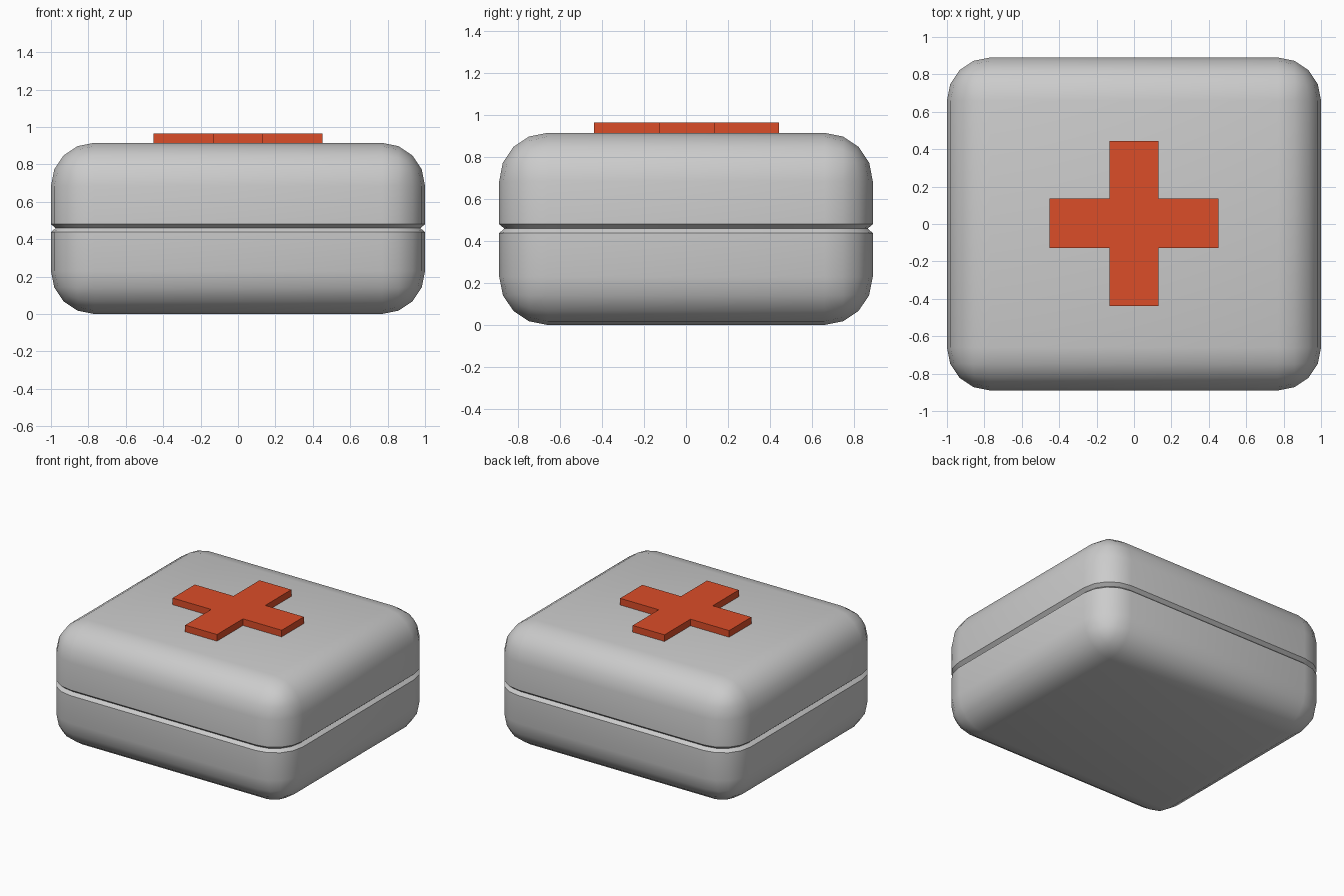
import bpy, bmesh
from mathutils import Vector

if "Cube" in bpy.data.objects:
    bpy.data.objects.remove(bpy.data.objects["Cube"])

W, D, H = 1.0, 0.89, 0.915      # half width, half depth, height
RADIUS, SEAM_Z, SEAM_HALF, SEAM_DEPTH = 0.23, 0.459, 0.021, 0.025


def make_object(name, bm):
    bmesh.ops.recalc_face_normals(bm, faces=bm.faces)
    mesh = bpy.data.meshes.new(name)
    bm.to_mesh(mesh)
    bm.free()
    obj = bpy.data.objects.new(name, mesh)
    bpy.context.collection.objects.link(obj)
    return obj


# Rounded case body
bm = bmesh.new()
bmesh.ops.create_cube(bm, size=1)
for v in bm.verts:
    v.co = Vector((v.co.x * 2 * W, v.co.y * 2 * D, (v.co.z + 0.5) * H))
bmesh.ops.bevel(bm, geom=bm.edges[:], offset=RADIUS, offset_type='OFFSET',
                segments=4, profile=0.5, affect='EDGES')

# V-shaped seam between lid and base
for z in (SEAM_Z - SEAM_HALF, SEAM_Z, SEAM_Z + SEAM_HALF):
    bmesh.ops.bisect_plane(bm, geom=bm.verts[:] + bm.edges[:] + bm.faces[:],
                           plane_co=(0, 0, z), plane_no=(0, 0, 1))
bm.normal_update()
seam = [(v, v.normal.copy()) for v in bm.verts if abs(v.co.z - SEAM_Z) < 1e-4]
for v, n in seam:
    v.co -= n * SEAM_DEPTH
case = make_object("case", bm)
bpy.context.view_layer.objects.active = case
case.select_set(True)
bpy.ops.object.shade_smooth_by_angle(angle=0.6)

# Raised cross on the lid
L, M, A = 0.453, 0.441, 0.132   # arm reach in x and y, half arm width
quarter = [(L, A), (A, A), (A, M)]
outline = (quarter + [(-x, y) for x, y in reversed(quarter)]
           + [(-x, -y) for x, y in quarter]
           + [(x, -y) for x, y in reversed(quarter)])
bm = bmesh.new()
face = bm.faces.new([bm.verts.new((x, y + 0.003, H - 0.005)) for x, y in outline])
top = bmesh.ops.extrude_face_region(bm, geom=[face], use_keep_orig=True)
bmesh.ops.translate(bm, vec=(0, 0, 0.055),
                    verts=[g for g in top["geom"] if isinstance(g, bmesh.types.BMVert)])
cross = make_object("raised_cross", bm)
red = bpy.data.materials.new("orange_red")
red.diffuse_color = (0.71, 0.075, 0.022, 1)
red.use_nodes = True
red.node_tree.nodes["Principled BSDF"].inputs["Base Color"].default_value = red.diffuse_color
cross.data.materials.append(red)
